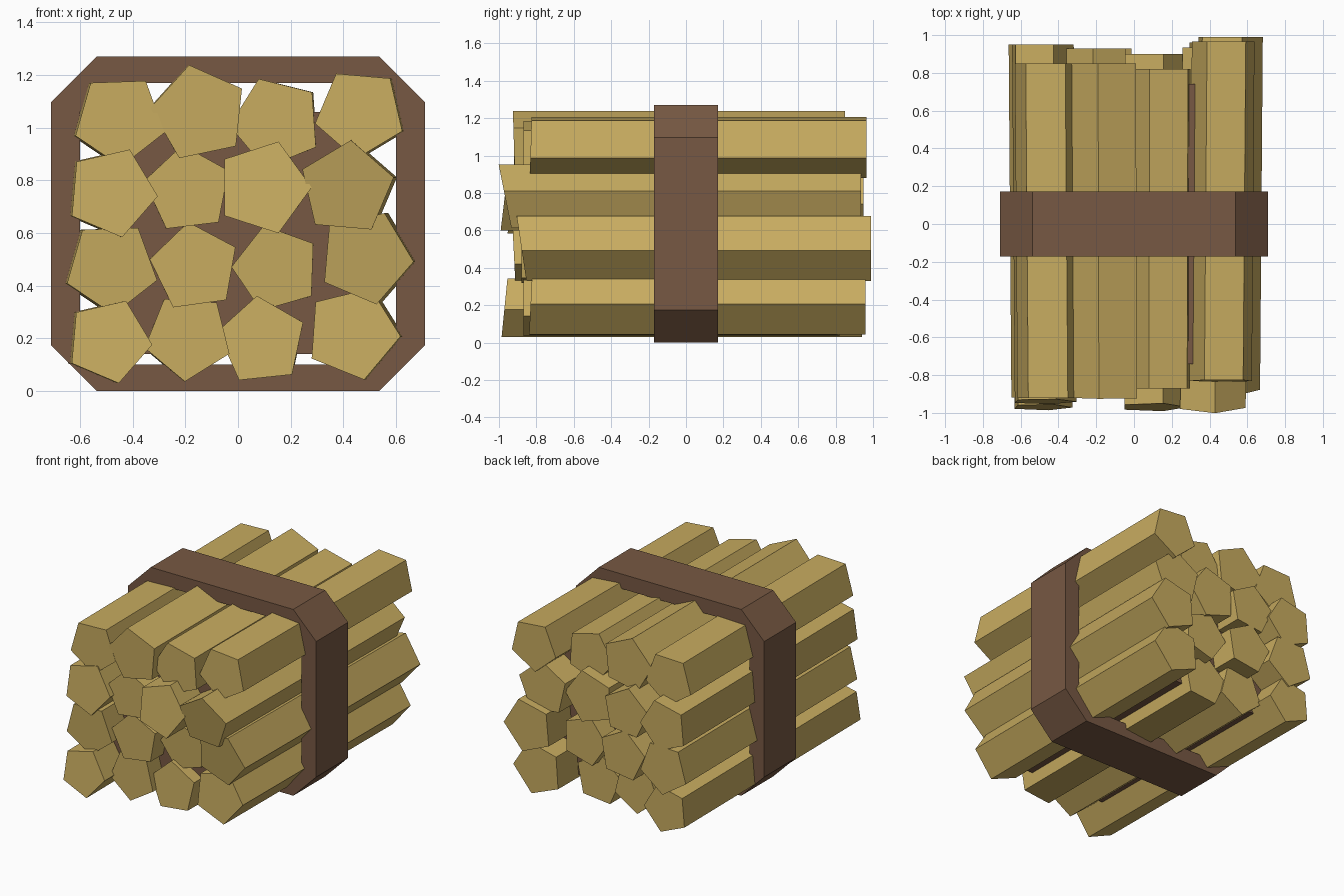
import bpy, bmesh, math

if "Cube" in bpy.data.objects:
    bpy.data.objects.remove(bpy.data.objects["Cube"])


def material(name, rgb):
    m = bpy.data.materials.new(name)
    m.diffuse_color = (*rgb, 1)
    m.use_nodes = True
    m.node_tree.nodes["Principled BSDF"].inputs["Base Color"].default_value = m.diffuse_color
    return m


wood = material("pale wood", (0.578, 0.413, 0.117))
leather = material("brown strap", (0.185, 0.099, 0.056))


def add_object(name, bm, mat):
    bmesh.ops.recalc_face_normals(bm, faces=bm.faces)
    mesh = bpy.data.meshes.new(name)
    bm.to_mesh(mesh)
    bm.free()
    mesh.materials.append(mat)
    ob = bpy.data.objects.new(name, mesh)
    bpy.context.collection.objects.link(ob)
    return ob


def bridge(bm, a, b):
    n = len(a)
    for i in range(n):
        bm.faces.new((a[i], a[(i + 1) % n], b[(i + 1) % n], b[i]))


# Five-sided logs: x, z, radius, turn (degrees), front y, back y, front slant
logs = [
    (-.49, .19, .165, -5, -.97, .94, -.10),
    (-.19, .205, .17, -22, -.87, .82, 0),
    (.09, .19, .172, 24, -.83, .81, -.05),
    (.435, .22, .183, -4, -.83, .96, -.05),
    (-.48, .47, .18, -16, -.92, .95, .05),
    (-.165, .47, .173, 26, -.88, .93, 0),
    (.145, .465, .17, 34, -.80, .88, .05),
    (.485, .507, .183, -5, -.88, .99, .15),
    (-.48, .755, .176, -5, -.94, .95, -.08),
    (-.19, .765, .17, 25, -.90, .93, 0),
    (.097, .773, .183, 0, -.97, .90, -.12),
    (.413, .77, .183, 13, -.965, .935, .2),
    (-.45, 1.03, .178, -16, -.92, .85, 0),
    (-.147, 1.055, .187, 30, -.92, .85, .03),
    (.145, 1.02, .178, 40, -.87, .82, 0),
    (.463, 1.055, .175, 49, -.83, .965, -.03),
]
SPREAD = 1.03  # the bundle fans out slightly toward the back
for k, (x, z, r, turn, y0, y1, slant) in enumerate(logs):
    bm = bmesh.new()
    front, back = [], []
    for i in range(5):
        a = math.radians(turn + 72 * i)
        dx, dz = r * math.cos(a), r * math.sin(a)
        front.append(bm.verts.new((x + dx, y0 - slant * dz, z + dz)))
        back.append(bm.verts.new((x * SPREAD + dx, y1, z + dz)))
    bm.faces.new(front)
    bm.faces.new(back)
    bridge(bm, front, back)
    add_object(f"log_{k + 1}", bm, wood)


# Strap: octagonal ring around the bundle
def octagon(bm, hw, z0, z1, c, y):
    pts = [(hw, z0 + c), (hw, z1 - c), (hw - c, z1), (c - hw, z1),
           (-hw, z1 - c), (-hw, z0 + c), (c - hw, z0), (hw - c, z0)]
    return [bm.verts.new((px, y, pz)) for px, pz in pts]


bm = bmesh.new()
rings = [octagon(bm, .71, 0, 1.27, .173, -.172),
         octagon(bm, .71, 0, 1.27, .173, .172),
         octagon(bm, .6, .1, 1.17, .11, .172),
         octagon(bm, .6, .1, 1.17, .11, -.172)]
for i in range(4):
    bridge(bm, rings[i], rings[(i + 1) % 4])
add_object("strap", bm, leather)

# Dark core filling the gaps between the logs
bm = bmesh.new()
bmesh.ops.create_cube(bm, size=1)
bmesh.ops.scale(bm, vec=(.88, 1.48, .92), verts=bm.verts)
bmesh.ops.translate(bm, vec=(0, 0, .60), verts=bm.verts)
add_object("bundle_core", bm, leather)
